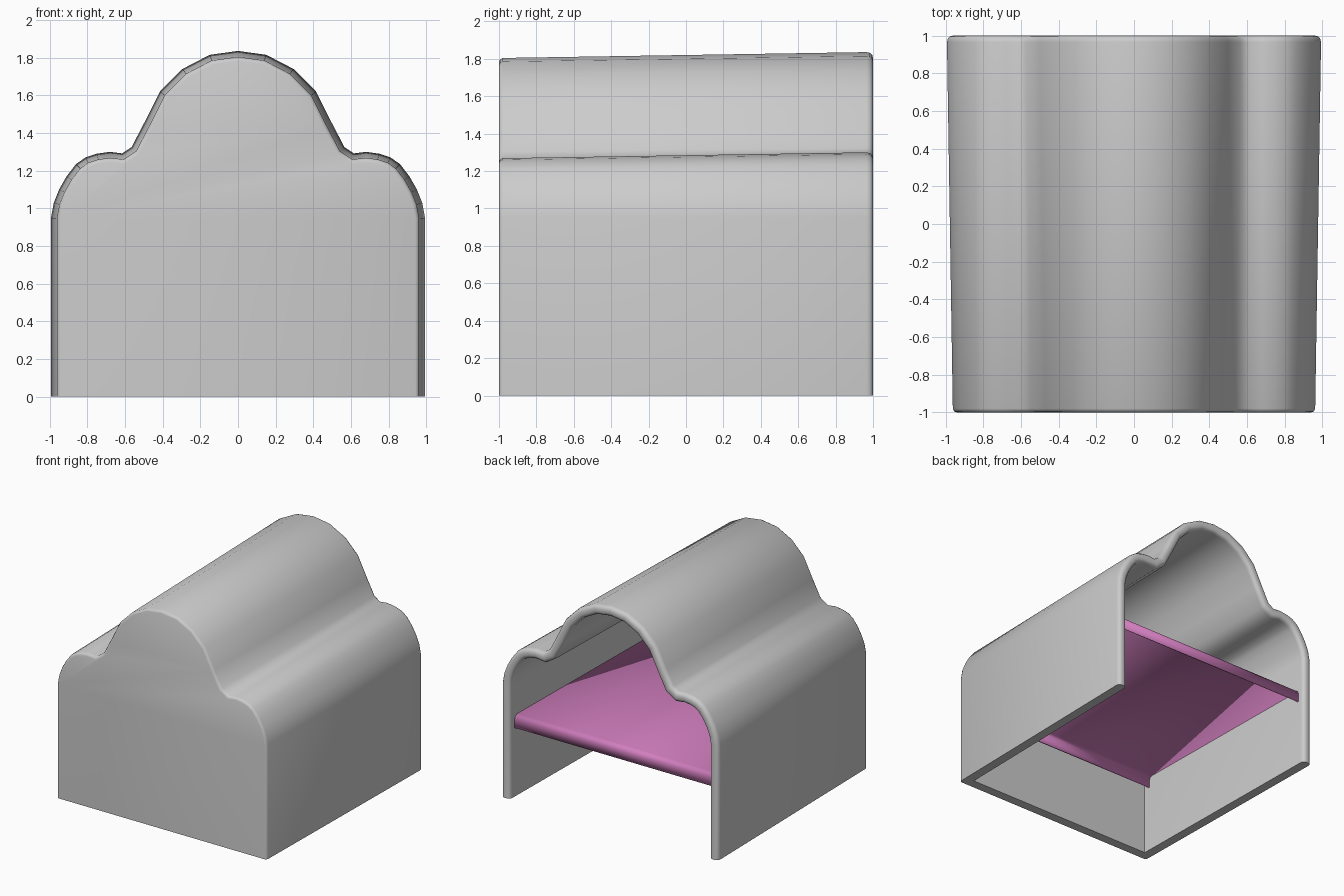
import bpy
import bmesh
from mathutils import Vector

old = bpy.data.objects.get("Cube")
if old:
    bpy.data.objects.remove(old, do_unlink=True)


def make_material(name, rgb):
    mat = bpy.data.materials.new(name)
    mat.use_nodes = True
    mat.diffuse_color = (*rgb, 1)
    bsdf = mat.node_tree.nodes["Principled BSDF"]
    bsdf.inputs["Base Color"].default_value = (*rgb, 1)
    bsdf.inputs["Roughness"].default_value = 0.6
    return mat


def finish(bm, name, mat, angle):
    bmesh.ops.recalc_face_normals(bm, faces=bm.faces)
    mesh = bpy.data.meshes.new(name)
    bm.to_mesh(mesh)
    bm.free()
    obj = bpy.data.objects.new(name, mesh)
    bpy.context.collection.objects.link(obj)
    mesh.materials.append(mat)
    bpy.ops.object.select_all(action="DESELECT")
    obj.select_set(True)
    bpy.context.view_layer.objects.active = obj
    bpy.ops.object.shade_smooth_by_angle(angle=angle)
    return obj


def inset(points, dist):
    """Move an open outline inward by dist, keeping wall thickness even."""
    result = []
    for i, p in enumerate(points):
        a = (p - points[i - 1]).normalized() if i else None
        b = (points[i + 1] - p).normalized() if i + 1 < len(points) else None
        a, b = a or b, b or a
        na, nb = Vector((-a.y, a.x)), Vector((-b.y, b.x))
        mid = (na + nb).normalized()
        result.append(p + mid * dist / mid.dot(na))
    return result


grey = make_material("light grey", (0.6, 0.6, 0.6))
pink = make_material("orchid pink", (0.64, 0.21, 0.52))

# Triple-lobed outline: right wall, shoulder, notch and central arch
half = [Vector(p) for p in (
    (0.993, 0), (0.993, 0.95), (0.978, 1.03), (0.95, 1.1), (0.91, 1.17),
    (0.86, 1.235), (0.81, 1.27), (0.75, 1.29), (0.68, 1.3), (0.615, 1.292),
    (0.565, 1.325), (0.5, 1.45), (0.415, 1.62), (0.295, 1.74),
    (0.15, 1.815), (0, 1.836))]
outline = half + [Vector((-p.x, p.y)) for p in reversed(half[:-1])]

# Hood: rings run from the front face, over the rounded back rim, to the inside
rings = ((0.052, -1), (0.039, -0.995), (0.031, -0.98), (0, 0.965), (0.004, 0.983),
         (0.014, 0.995), (0.03, 1), (0.05, 1), (0.066, 0.995), (0.076, 0.983),
         (0.08, 0.965), (0.11, -0.92))
bm = bmesh.new()
loops = [[bm.verts.new((p.x, y, p.y)) for p in inset(outline, d)] for d, y in rings]
for la, lb in zip(loops, loops[1:]):
    for i in range(len(outline) - 1):
        bm.faces.new((la[i], la[i + 1], lb[i + 1], lb[i]))
bm.faces.new(loops[0])
bm.faces.new(loops[-1])
# Flat bottom rim around three sides
bm.faces.new([l[0] for l in loops] + [l[-1] for l in reversed(loops)])
finish(bm, "hood_shell", grey, 0.85)

# Shelf: thin sheet with edges folded down at front and back
fold = ((-0.87, 0.57), (-0.87, 0.64), (-0.86, 0.665), (-0.835, 0.675),
        (0.905, 0.675), (0.93, 0.665), (0.94, 0.64), (0.94, 0.57))
bm = bmesh.new()
sides = [[bm.verts.new((x, y, z)) for y, z in fold] for x in (-0.92, 0.92)]
for i in range(len(fold) - 1):
    bm.faces.new((sides[0][i], sides[1][i], sides[1][i + 1], sides[0][i + 1]))
shelf = finish(bm, "shelf", pink, 0.85)
sheet = shelf.modifiers.new("sheet thickness", "SOLIDIFY")
sheet.thickness = 0.01
